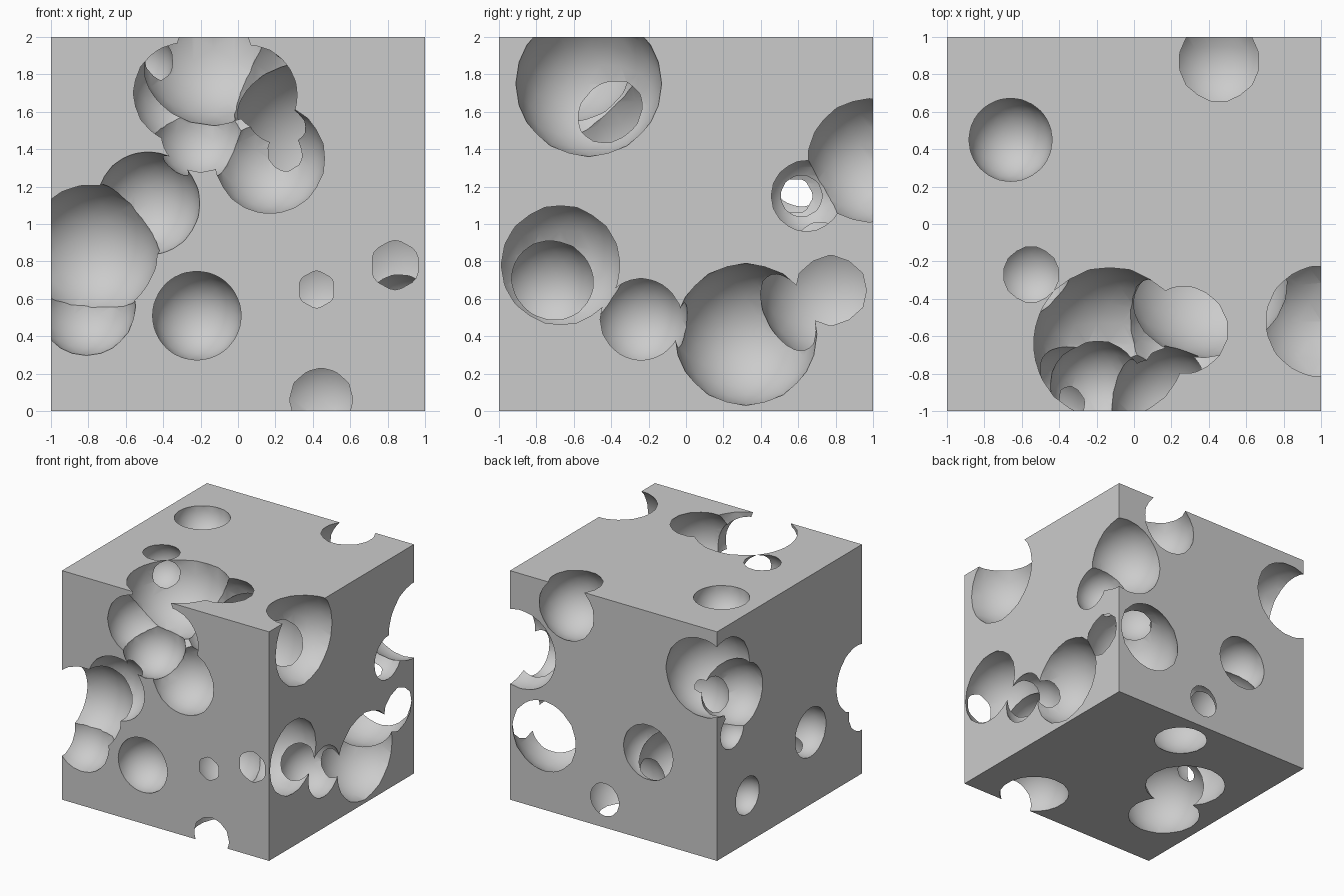
import bpy
import bmesh
import math
from mathutils import Matrix

# Remove the default cube only
default = bpy.data.objects.get("Cube")
if default:
    bpy.data.objects.remove(default, do_unlink=True)

# One plain colour for the whole block
grey = bpy.data.materials.new("plain grey")
grey.use_nodes = True
colour = (0.6, 0.6, 0.6, 1.0)
grey.diffuse_color = colour
grey.node_tree.nodes["Principled BSDF"].inputs["Base Color"].default_value = colour

# Spherical bubbles as (x, y, z, radius), grouped by the face they open through
front_bubbles = [
    (-.29, -.91, 1.7, .285),
    (.05, -.94, 1.69, .275),
    (.17, -.95, 1.35, .3),
    (-.2, -.87, 1.49, .25),
    (-.48, -1.03, 1.11, .28),
    (-.78, -.93, .86, .36),
    (-.81, -1, .56, .263),
    (-.22, -.98, .51, .24),
]
right_bubbles = [
    (1, -.52, 1.75, .39),
    (.84, -.67, .78, .358),
    (.87, -.24, .49, .255),
    (1, .32, .41, .38),
    (.67, .775, .645, .382),
    (.9, .98, 1.34, .345),
    (.9, .645, 1.15, .215),
]
top_bubbles = [
    (-.13, -.64, 1.94, .415),
    (.265, -.567, 1.75, .345),
    (-.66, .45, 1.98, .225),
    (-.55, -.27, 1.86, .205),
    (.455, .87, 1.8, .295),
]
back_bubbles = [
    (-.85, .88, 1.56, .365),
    (-.335, .93, .77, .25),
    (.085, .705, .245, .33),
]
left_bubbles = [
    (-.93, .64, 1.31, .28),
    (-1, .79, 1.06, .16),
    (-.95, -.29, .63, .22),
    (-.98, .58, .41, .165),
]
bottom_bubbles = [
    (.445, -.76, .06, .295),
    (-.43, .15, .2, .39),
    (-.61, -.34, .2, .36),
]
inner_bubbles = [
    (.38, -.27, 1.42, .45),
    (.42, -.74, .65, .28),
    (.48, .58, 1.15, .27),
    (-.02, .58, 1.15, .27),
    (-.5, .58, 1.15, .27),
    (-.38, .68, .55, .3),
]


def add_object(name, bm):
    """Turn a bmesh into a scene object carrying the grey material."""
    mesh = bpy.data.meshes.new(name)
    bm.to_mesh(mesh)
    bm.free()
    mesh.materials.append(grey)
    obj = bpy.data.objects.new(name, mesh)
    bpy.context.collection.objects.link(obj)
    return obj


# Lay the icosphere with one edge centred on each axis
golden_ratio = (1 + math.sqrt(5)) / 2
tilt = Matrix.Rotation(-math.atan(1 / golden_ratio), 4, "Y")


def add_bubble(x, y, z, radius):
    """Low-resolution ball used to carve one hole."""
    bm = bmesh.new()
    placing = Matrix.Translation((x, y, z)) @ tilt
    bmesh.ops.create_icosphere(bm, subdivisions=3, radius=radius, matrix=placing)
    for face in bm.faces:
        face.smooth = True
    bubble = add_object("bubble_cutter", bm)
    bubble.hide_render = True
    return bubble


# Solid cube block standing on the ground
block_bm = bmesh.new()
bmesh.ops.create_cube(block_bm, size=2, matrix=Matrix.Translation((0, 0, 1)))
block = add_object("holed_block", block_bm)

# Carve every bubble out of the block
all_bubbles = (front_bubbles + right_bubbles + top_bubbles + back_bubbles
               + left_bubbles + bottom_bubbles + inner_bubbles)
cutters = []
for bubble_data in all_bubbles:
    cutter = add_bubble(*bubble_data)
    cutters.append(cutter)
    carve = block.modifiers.new("carve", "BOOLEAN")
    carve.operation = "DIFFERENCE"
    carve.solver = "EXACT"
    carve.object = cutter

# Bake the carving into the block and discard the cutters
depsgraph = bpy.context.evaluated_depsgraph_get()
carved_mesh = bpy.data.meshes.new_from_object(block.evaluated_get(depsgraph))
block.modifiers.clear()
block.data = carved_mesh
for cutter in cutters:
    bpy.data.objects.remove(cutter, do_unlink=True)

# Smooth hole walls with crisp rims
bpy.ops.object.select_all(action="DESELECT")
block.select_set(True)
bpy.context.view_layer.objects.active = block
bpy.ops.object.shade_smooth_by_angle(angle=math.radians(35))
